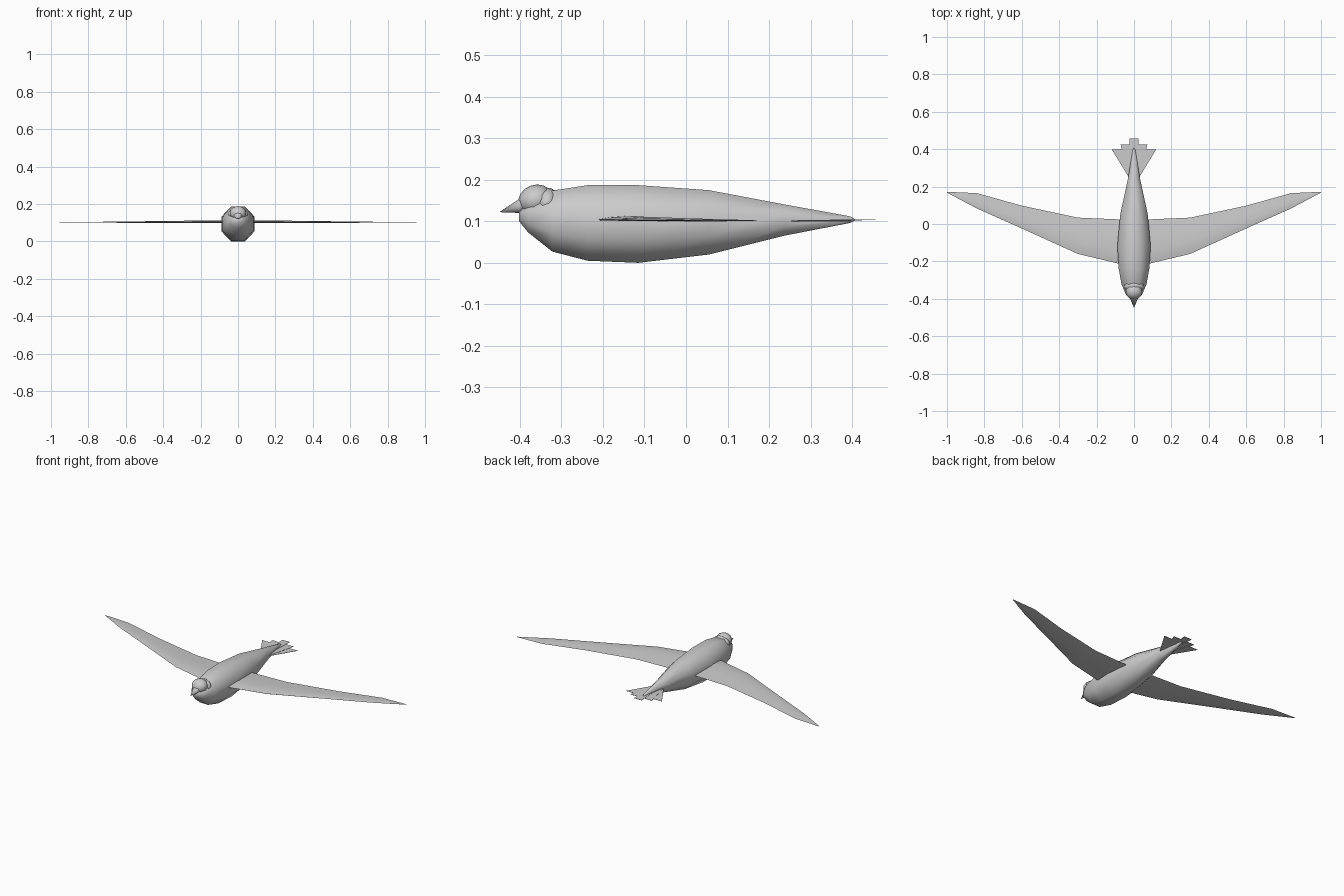
import bpy, math
from mathutils import Matrix

if "Cube" in bpy.data.objects:
    bpy.data.objects.remove(bpy.data.objects["Cube"])


def make(name, verts, faces, smooth=None, mirror=False):
    me = bpy.data.meshes.new(name)
    me.from_pydata(verts, [], faces)
    ob = bpy.data.objects.new(name, me)
    bpy.context.collection.objects.link(ob)
    bpy.ops.object.select_all(action='DESELECT')
    ob.select_set(True)
    bpy.context.view_layer.objects.active = ob
    bpy.ops.object.mode_set(mode='EDIT')
    bpy.ops.mesh.select_all(action='SELECT')
    bpy.ops.mesh.normals_make_consistent(inside=False)
    bpy.ops.object.mode_set(mode='OBJECT')
    if smooth:
        bpy.ops.object.shade_smooth_by_angle(angle=math.radians(smooth))
    if mirror:
        ob.modifiers.new("mirror", 'MIRROR').use_axis[0] = True
    return ob


def loft(name, rings, n, smooth, caps=True, closed=True, **kw):
    # joins equal-length rings of points
    verts = [p for r in rings for p in r]
    faces = [(i * n + j, i * n + (j + 1) % n, (i + 1) * n + (j + 1) % n, (i + 1) * n + j)
             for i in range(len(rings) - 1) for j in range(n)]
    if caps:
        faces.append(tuple(range(n)))
    faces.append(tuple((len(rings) - 1) * n + j for j in range(n)))
    return make(name, verts, faces, smooth, **kw)


# body: octagonal sections (y, half width, bottom z, top z)
sections = [(-0.402, 0.018, 0.10, 0.125), (-0.38, 0.042, 0.073, 0.148),
            (-0.322, 0.067, 0.027, 0.174), (-0.237, 0.082, 0.005, 0.187),
            (-0.115, 0.089, 0.0, 0.187), (0.055, 0.073, 0.02, 0.175),
            (0.235, 0.034, 0.065, 0.141), (0.395, 0.007, 0.096, 0.112),
            (0.407, 0.002, 0.102, 0.105)]
rings = []
k = math.cos(math.pi / 8)
for y, w, lo, hi in sections:
    angles = [math.pi / 8 + j * math.pi / 4 for j in range(8)]
    rings.append([(w * math.cos(a) / k, y, (lo + hi) / 2 + (hi - lo) / 2 * math.sin(a) / k)
                  for a in angles])
loft("body", rings, 8, 60)


# head and neck
def ball(name, loc, scale, tilt):
    bpy.ops.mesh.primitive_uv_sphere_add(segments=10, ring_count=8, radius=1, location=loc,
                                         rotation=(tilt, 0, 0))
    ob = bpy.context.object
    ob.name = name
    ob.scale = scale
    bpy.ops.object.shade_smooth_by_angle(angle=math.radians(60))


ball("head", (0, -0.362, 0.151), (0.046, 0.043, 0.037), math.radians(20))
ball("neck", (0, -0.335, 0.145), (0.054, 0.030, 0.036), math.radians(-15))

# beak: drooping cone
base = [(0.022 * math.cos(a), -0.395, 0.139 + 0.019 * math.sin(a))
        for a in (j * math.pi / 4 for j in range(8))]
make("beak", base + [(0, -0.45, 0.122)],
     [(j, (j + 1) % 8, 8) for j in range(8)] + [tuple(range(8))], 50)

# wings: thin aerofoil sections (x, leading y, trailing y, thickness factor)
wing = [(0, -0.215, 0.025, 1), (0.09, -0.21, 0.025, 0.95), (0.3, -0.16, 0.034, 0.75),
        (0.6, -0.024, 0.098, 0.45), (0.84, 0.083, 0.165, 0.25), (1.0, 0.168, 0.172, 0.1)]
foil = [(0, 0.004), (0.12, 0.009), (0.32, 0.013), (0.65, 0.007), (1, 0.0),
        (0.97, -0.002), (0.3, 0.0), (0.02, 0.001)]
rings = [[(x, a + (b - a) * u, 0.101 + h * t) for u, h in foil] for x, a, b, t in wing]
loft("wings", rings, len(foil), 30, caps=False, mirror=True)

# tail: layered flat feathers (inner x, outer x, end y, root x, root y)
feathers = [("tail_feather_outer", 0.055, 0.118, 0.397, 0.028, 0.25),
            ("tail_feather_middle", 0.015, 0.071, 0.424, 0.02, 0.22),
            ("tail_feather_centre", 0.0, 0.025, 0.456, 0.01, 0.2)]
for i, (name, xi, xo, y, xr, yr) in enumerate(feathers):
    outline = [(0, yr), (xr, yr), (xo, y), (xi, y)]
    z = 0.1 + 0.002 * i
    verts = [(px, py, z + dz) for dz in (0, 0.0015) for px, py in outline]
    faces = [(0, 1, 2, 3), (4, 5, 6, 7)] + [(j, (j + 1) % 4, 4 + (j + 1) % 4, 4 + j)
                                            for j in range(4)]
    make(name, verts, faces, mirror=True)
